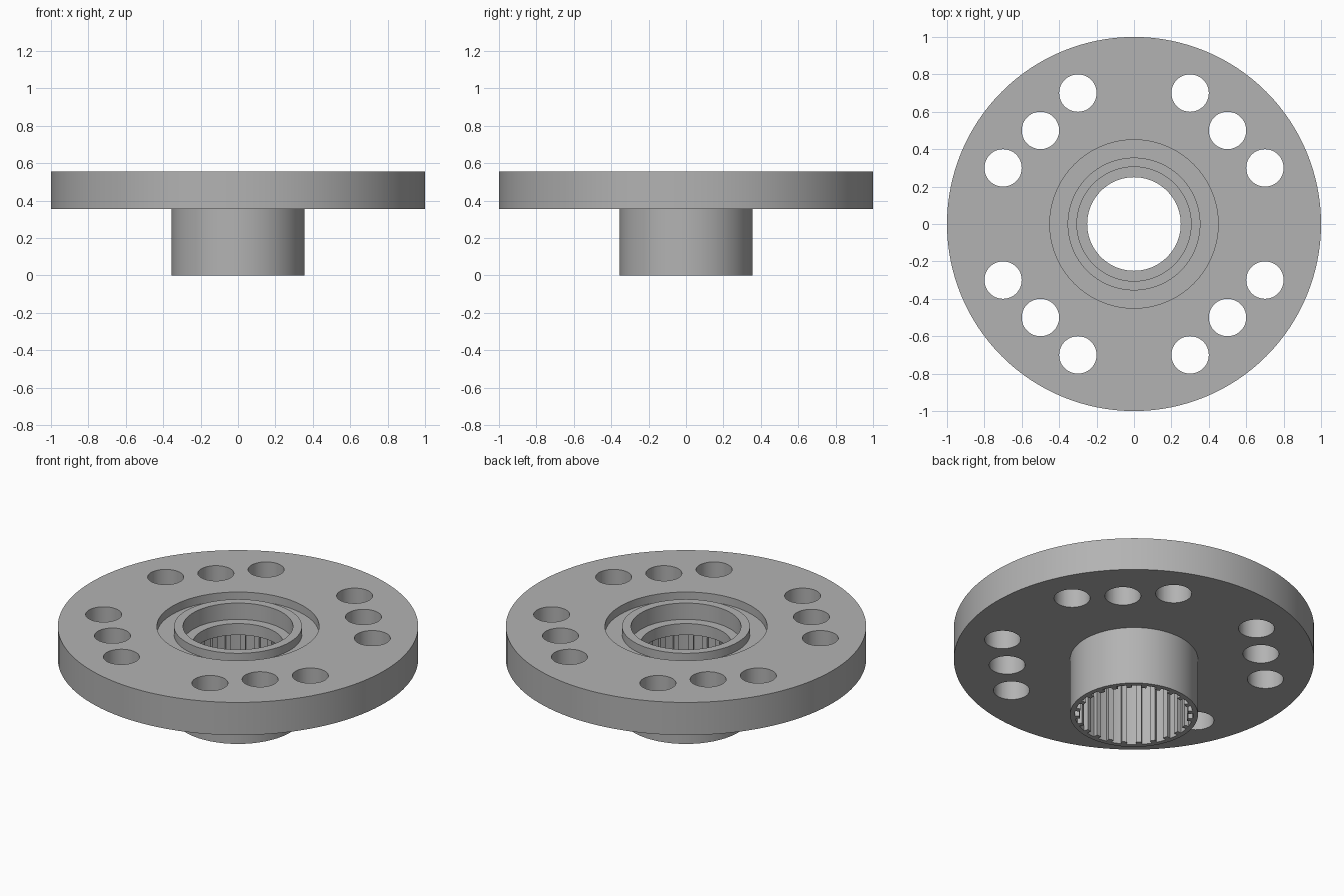
import bpy, bmesh, math
from mathutils import Matrix, Vector

cube = bpy.data.objects.get("Cube")
if cube:
    bpy.data.objects.remove(cube, do_unlink=True)

grey = bpy.data.materials.new("machined grey")
grey.use_nodes = True
COLOUR = (0.45, 0.45, 0.45, 1)
grey.diffuse_color = COLOUR
grey.node_tree.nodes["Principled BSDF"].inputs["Base Color"].default_value = COLOUR


def make_object(name, bm):
    bmesh.ops.recalc_face_normals(bm, faces=bm.faces)
    mesh = bpy.data.meshes.new(name)
    bm.to_mesh(mesh)
    bm.free()
    mesh.materials.append(grey)
    obj = bpy.data.objects.new(name, mesh)
    bpy.context.collection.objects.link(obj)
    return obj


def lathe(name, profile, steps=128):
    """Spin a closed (radius, height) outline around z."""
    bm = bmesh.new()
    verts = [bm.verts.new((r, 0, z)) for r, z in profile]
    edges = [bm.edges.new((v, verts[i - 1])) for i, v in enumerate(verts)]
    bmesh.ops.spin(bm, geom=verts + edges, cent=(0, 0, 0), axis=(0, 0, 1),
                   angle=math.tau, steps=steps, use_merge=True)
    bmesh.ops.remove_doubles(bm, verts=bm.verts, dist=1e-5)
    return make_object(name, bm)


# Heights
TOP, UNDERSIDE, GROOVE, LEDGE, LIP = 0.555, 0.355, 0.505, 0.455, 0.385
HUB, ROOT, TIP = 0.355, 0.328, 0.302

# Flange with raised collar, ring groove, stepped bore and hollow hub
flange = lathe("flange_and_hub", [
    (0.25, LIP), (0.25, LEDGE), (0.305, LEDGE), (0.305, TOP),
    (HUB, TOP), (HUB, GROOVE), (0.45, GROOVE), (0.45, TOP),
    (1, TOP), (1, UNDERSIDE), (HUB, UNDERSIDE), (HUB, 0),
    (ROOT, 0), (ROOT, LIP)])

# Bolt holes: three in each quadrant
bm = bmesh.new()
for sx in (-1, 1):
    for sy in (-1, 1):
        for x, y in ((0.3, 0.7), (0.5, 0.5), (0.7, 0.3)):
            bmesh.ops.create_cone(bm, cap_ends=True, segments=48, radius1=0.1,
                                  radius2=0.1, depth=0.5,
                                  matrix=Matrix.Translation((sx * x, sy * y, 0.45)))
cutter = make_object("bolt_hole_cutter", bm)
cutter.hide_render = True
cut = flange.modifiers.new("bolt_holes", 'BOOLEAN')
cut.operation = 'DIFFERENCE'
cut.solver = 'EXACT'
cut.object = cutter
bpy.context.view_layer.objects.active = flange
flange.select_set(True)
bpy.ops.object.modifier_apply(modifier=cut.name)
bpy.data.objects.remove(cutter, do_unlink=True)
bpy.ops.object.shade_smooth_by_angle(angle=math.radians(30))

# Internal spline teeth inside the hub
TEETH = 24
bm = bmesh.new()
for i in range(TEETH):
    spot = (Matrix.Rotation(math.tau * i / TEETH, 4, 'Z')
            @ Matrix.Translation(((TIP + ROOT) / 2 + 0.005, 0, LIP / 2))
            @ Matrix.Diagonal(Vector((ROOT - TIP + 0.01, 0.03, LIP, 1))))
    bmesh.ops.create_cube(bm, size=1, matrix=spot)
make_object("spline_teeth", bm)
